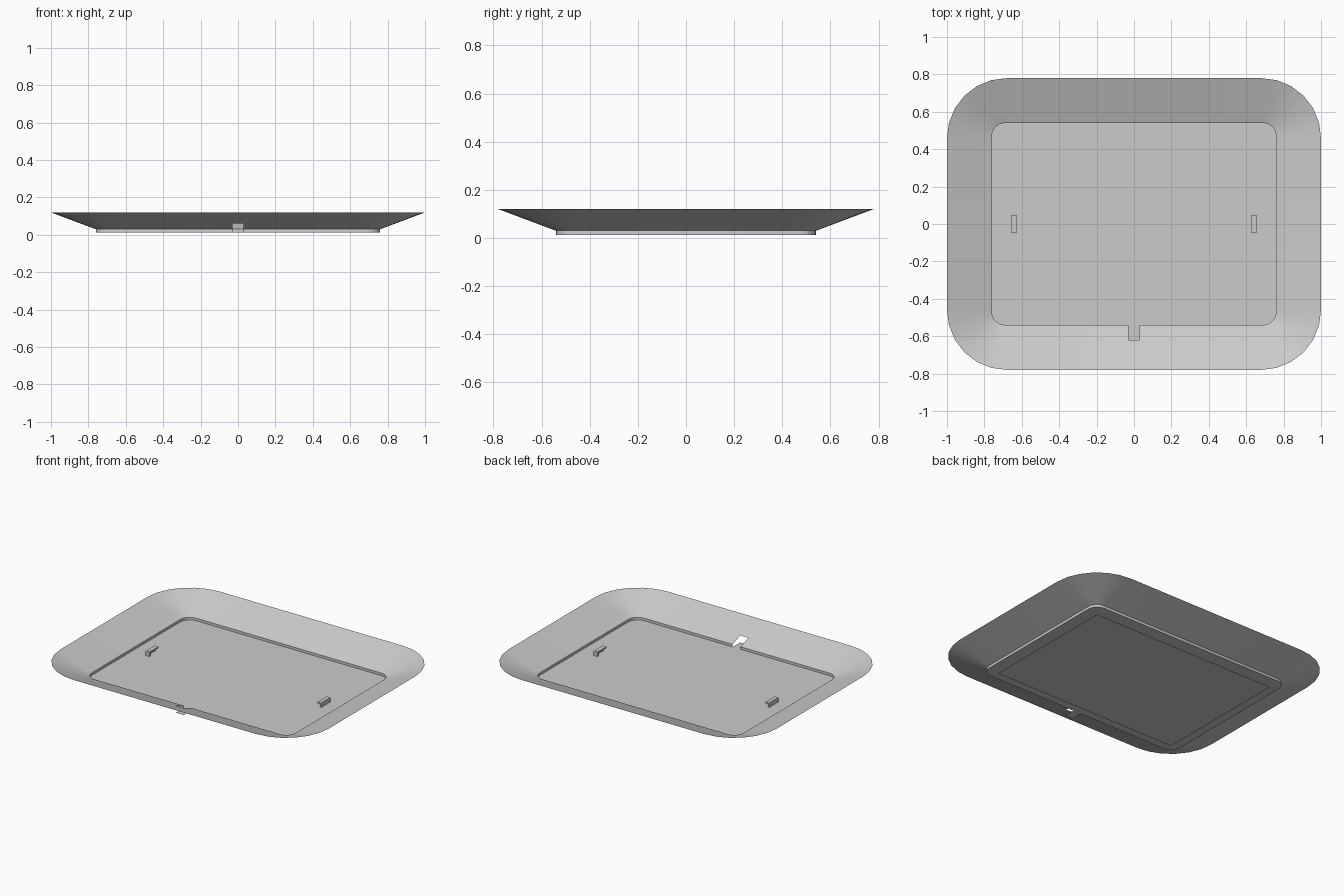
import bpy, bmesh, math

if "Cube" in bpy.data.objects:
    bpy.data.objects.remove(bpy.data.objects["Cube"])

grey = bpy.data.materials.new("light_grey")
grey.diffuse_color = (0.6, 0.6, 0.6, 1)
grey.use_nodes = True
grey.node_tree.nodes["Principled BSDF"].inputs["Base Color"].default_value = grey.diffuse_color

FLOOR, LIP, RIM = 0.0125, 0.03, 0.12   # heights
NOTCH = 0.03                           # half width of the front notch
SEG = 6                                # segments per rounded corner


def make_object(name, bm):
    mesh = bpy.data.meshes.new(name)
    bm.to_mesh(mesh)
    bm.free()
    mesh.materials.append(grey)
    obj = bpy.data.objects.new(name, mesh)
    bpy.context.collection.objects.link(obj)
    return obj


def outline(hx, hy, r):
    """Rounded rectangle, counter-clockwise, starting with the two notch points."""
    pts = [(-NOTCH, -hy), (NOTCH, -hy)]
    for sx, sy, start in ((1, -1, -90), (1, 1, 0), (-1, 1, 90), (-1, -1, 180)):
        for i in range(SEG + 1):
            a = math.radians(start + 90 * i / SEG)
            pts.append((sx * (hx - r) + r * math.cos(a), sy * (hy - r) + r * math.sin(a)))
    return pts


def box(bm, x0, x1, y0, y1, z0, z1):
    ret = bmesh.ops.create_cube(bm, size=1)
    for v in ret["verts"]:
        v.co = ((x0 + x1) / 2 + v.co.x * (x1 - x0),
                (y0 + y1) / 2 + v.co.y * (y1 - y0),
                (z0 + z1) / 2 + v.co.z * (z1 - z0))


# Tray: floor, low wall and sloping flange, with a notch through the front
inner = outline(0.76, 0.54, 0.07)
outer = outline(1.0, 0.78, 0.32)
t = 1 / 3
middle = [(a + (c - a) * t, b + (d - b) * t) for (a, b), (c, d) in zip(inner, outer)]
bm = bmesh.new()
rings = [[bm.verts.new((x, y, z)) for x, y in pts] for pts, z in
         ((inner, FLOOR), (inner, LIP), (middle, LIP + (RIM - LIP) * t), (outer, RIM))]
bm.faces.new(rings[0])
n = len(inner)
for level in range(3):
    lo, hi = rings[level], rings[level + 1]
    for i in range(n):
        if i == 0 and level < 2:
            continue                    # open notch
        j = (i + 1) % n
        bm.faces.new((lo[i], hi[i], hi[j], lo[j]))
# floor tongue running out through the notch
tips = [bm.verts.new((x, -0.62, FLOOR)) for x in (-NOTCH, NOTCH)]
bm.faces.new((tips[0], tips[1], rings[0][1], rings[0][0]))
tray = make_object("tray", bm)
bpy.context.view_layer.objects.active = tray
tray.select_set(True)
bpy.ops.object.shade_smooth_by_angle(angle=math.radians(15))

# Thin plate under the floor
bm = bmesh.new()
bm.faces.new([bm.verts.new((x, y, 0)) for x, y in
              ((-0.69, -0.47), (-0.69, 0.47), (0.69, 0.47), (0.69, -0.47))])
make_object("base_plate", bm)

# Two small clips, open towards the middle of the tray
for side, name in ((-1, "left_clip"), (1, "right_clip")):
    bm = bmesh.new()
    xi, xo = sorted((side * 0.627, side * 0.655), key=abs)
    wall = xo - side * 0.008
    box(bm, min(xi, xo), max(xi, xo), -0.048, 0.048, 0.033, 0.043)        # top
    box(bm, min(wall, xo), max(wall, xo), -0.048, 0.048, FLOOR, 0.033)    # outer wall
    y = side * 0.048
    box(bm, min(xi, wall), max(xi, wall), min(y, y - side * 0.01),
        max(y, y - side * 0.01), FLOOR, 0.033)                            # end leg
    make_object(name, bm)
